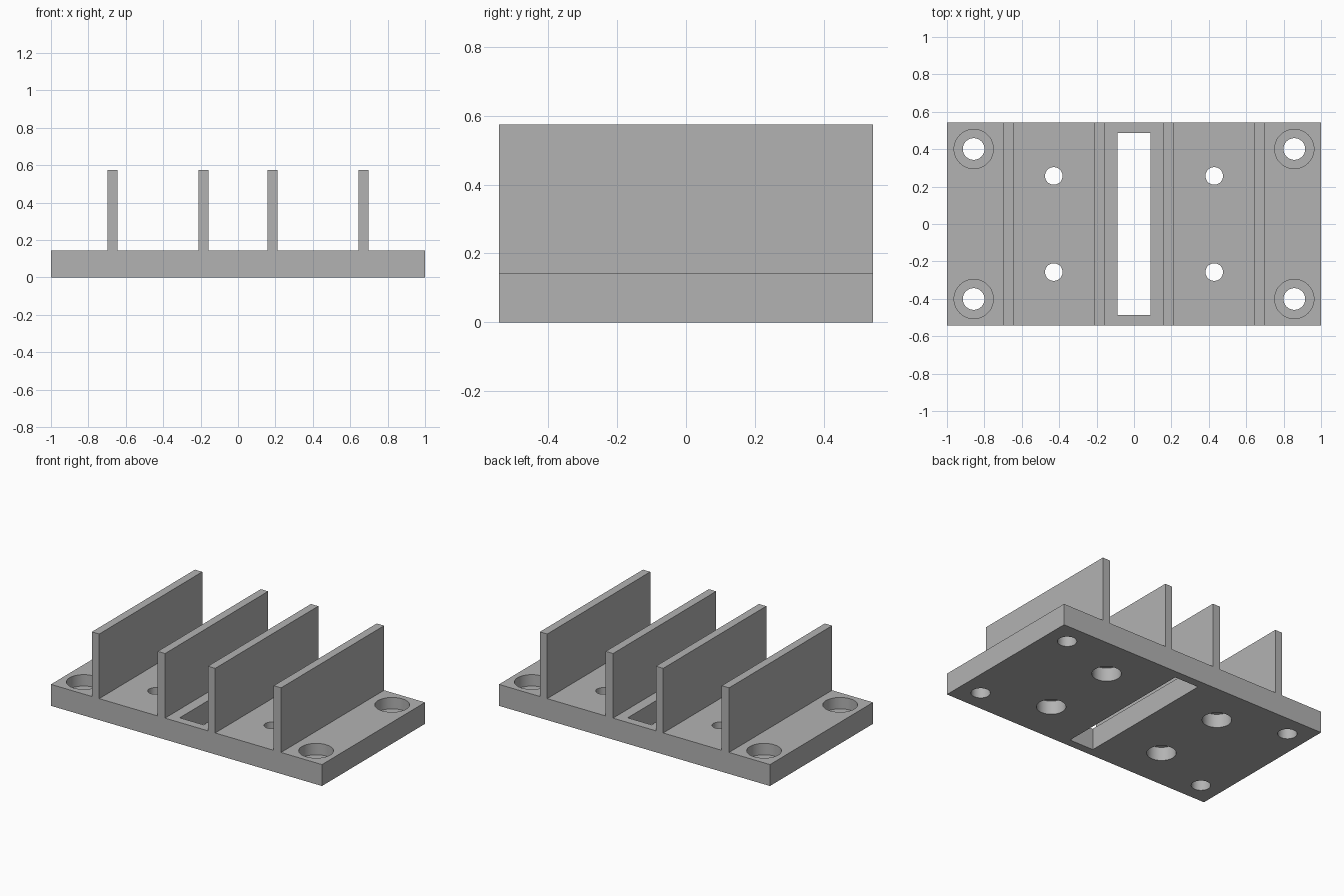
import bpy
import bmesh
import math

cube = bpy.data.objects.get("Cube")
if cube:
    bpy.data.objects.remove(cube, do_unlink=True)

LENGTH_HALF, DEPTH_HALF = 1.0, 0.543
BASE_TOP, FIN_TOP = 0.143, 0.574
FINS = [(-0.698, -0.644), (-0.212, -0.158), (0.158, 0.212), (0.644, 0.698)]

# Single plain grey material
grey = bpy.data.materials.new("plain grey")
grey.use_nodes = True
colour = (0.45, 0.45, 0.45, 1)
grey.diffuse_color = colour
grey.node_tree.nodes["Principled BSDF"].inputs["Base Color"].default_value = colour

# Base plate and upright fins, as one profile extruded front to back
profile = [(-LENGTH_HALF, 0), (-LENGTH_HALF, BASE_TOP)]
for left, right in FINS:
    profile += [(left, BASE_TOP), (left, FIN_TOP), (right, FIN_TOP), (right, BASE_TOP)]
profile += [(LENGTH_HALF, BASE_TOP), (LENGTH_HALF, 0)]

bm = bmesh.new()
face = bm.faces.new([bm.verts.new((x, -DEPTH_HALF, z)) for x, z in profile])
extruded = bmesh.ops.extrude_face_region(bm, geom=[face])["geom"]
moved = [v for v in extruded if isinstance(v, bmesh.types.BMVert)]
bmesh.ops.translate(bm, verts=moved, vec=(0, 2 * DEPTH_HALF, 0))
bmesh.ops.recalc_face_normals(bm, faces=bm.faces)
mesh = bpy.data.meshes.new("finned_base_plate")
bm.to_mesh(mesh)
bm.free()
plate = bpy.data.objects.new("finned_base_plate", mesh)
bpy.context.collection.objects.link(plate)
mesh.materials.append(grey)


def cut(cutter):
    """Subtract a cutter from the plate, then discard it."""
    cutter.hide_render = True
    cutter.data.materials.append(grey)
    mod = plate.modifiers.new("cut", 'BOOLEAN')
    mod.operation = 'DIFFERENCE'
    mod.solver = 'EXACT'
    mod.object = cutter
    bpy.ops.object.select_all(action='DESELECT')
    bpy.context.view_layer.objects.active = plate
    plate.select_set(True)
    bpy.ops.object.modifier_apply(modifier=mod.name)
    bpy.data.objects.remove(cutter, do_unlink=True)


def bore(x, y, radius, low, high):
    bpy.ops.mesh.primitive_cylinder_add(
        vertices=48, radius=radius, depth=high - low,
        location=(x, y, (low + high) / 2))
    cut(bpy.context.object)


# Central slot
bpy.ops.mesh.primitive_cube_add(size=1, location=(0, 0, BASE_TOP / 2))
slot = bpy.context.object
slot.scale = (0.177, 0.975, 0.4)
cut(slot)

for sx in (-1, 1):
    for sy in (-1, 1):
        # Corner mounting holes, counterbored from above
        bore(sx * 0.857, sy * 0.401, 0.105, 0.067, 0.3)
        bore(sx * 0.857, sy * 0.401, 0.058, -0.1, 0.3)
        # Inner screw holes, counterbored from below
        bore(sx * 0.429, sy * 0.257, 0.088, -0.1, 0.09)
        bore(sx * 0.429, sy * 0.257, 0.047, -0.1, 0.3)

bpy.ops.object.select_all(action='DESELECT')
plate.select_set(True)
bpy.context.view_layer.objects.active = plate
bpy.ops.object.shade_smooth_by_angle(angle=math.radians(30))
